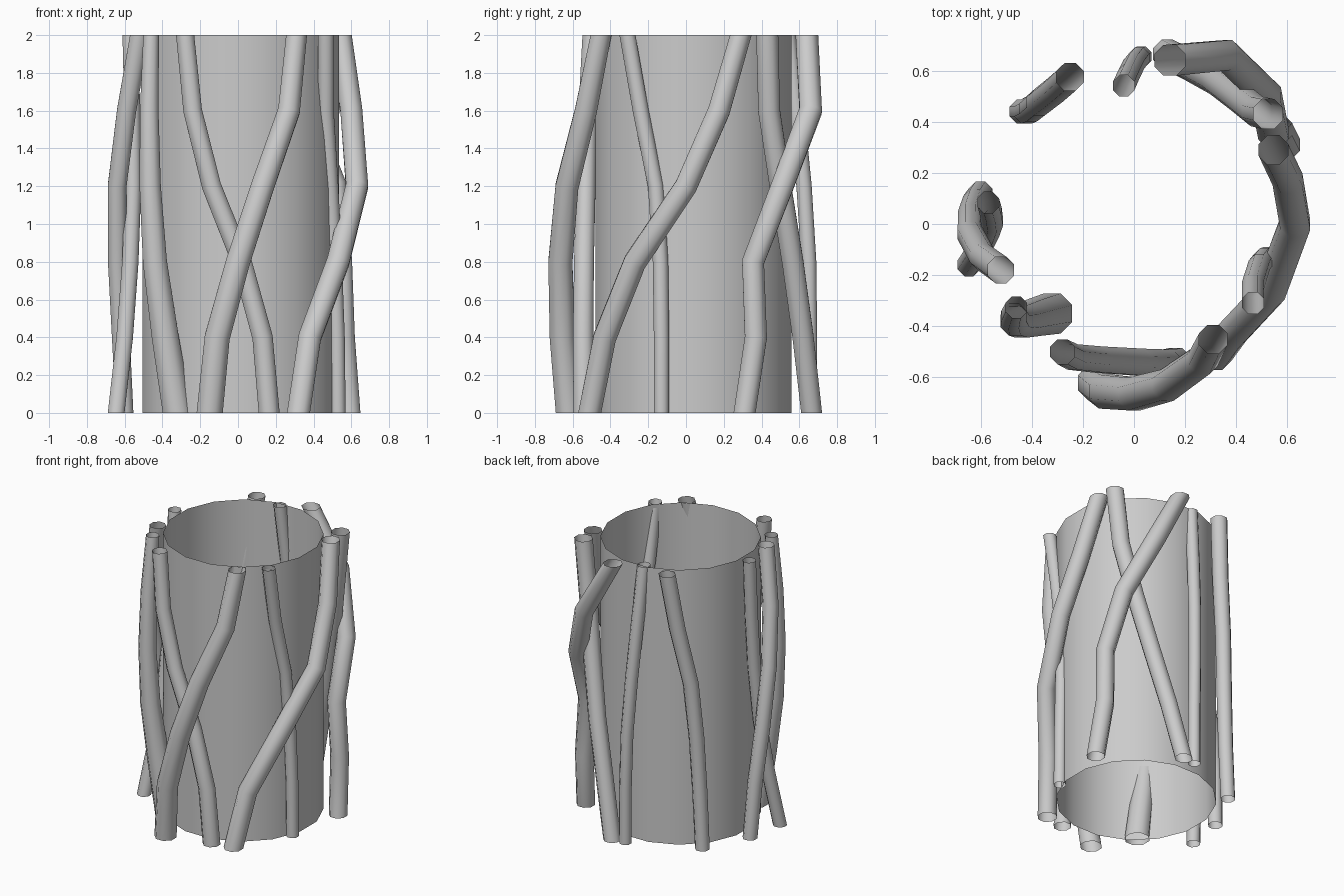
import bpy, bmesh, math
from mathutils import Vector

LEVELS = (2.0, 1.6, 1.2, 0.8, 0.4, 0.0)


def tube(name, path, radii, sides):
    """Open smooth tube; end rings stay horizontal, inner rings follow the bend."""
    bm = bmesh.new()
    rings = []
    for i, p in enumerate(path):
        if 0 < i < len(path) - 1:
            axis = (path[i - 1] - p).normalized() + (p - path[i + 1]).normalized()
        else:
            axis = Vector((0, 0, 1))
        rot = Vector((0, 0, 1)).rotation_difference(axis.normalized())
        ring = []
        for k in range(sides):
            a = 2 * math.pi * (k + 0.5) / sides
            off = Vector((math.cos(a), math.sin(a), 0)) * radii[i]
            ring.append(bm.verts.new(p + rot @ off))
        rings.append(ring)
    for up, low in zip(rings, rings[1:]):
        for k in range(sides):
            n = (k + 1) % sides
            bm.faces.new((low[k], low[n], up[n], up[k])).smooth = True
    mesh = bpy.data.meshes.new(name)
    bm.to_mesh(mesh)
    bm.free()
    obj = bpy.data.objects.new(name, mesh)
    bpy.context.collection.objects.link(obj)
    return obj


def vine(name, r_top, r_bottom, points):
    """Vine through (x, y) points listed from the top down."""
    path = [Vector((x, y, z)) for (x, y), z in zip(points, LEVELS)]
    radii = [r_bottom + (r_top - r_bottom) * z / 2 for z in LEVELS]
    tube(name, path, radii, 8)


# Hollow trunk
tube("trunk", [Vector((0.015, 0.04, z)) for z in LEVELS], [0.53] * 6, 16)

# Front vines that cross each other
vine("vine_front_outer", 0.06, 0.075,
     [(0.31, -0.45), (0.27, -0.53), (0.13, -0.63), (0.0, -0.665), (-0.11, -0.655), (-0.15, -0.62)])
vine("vine_front_inner", 0.052, 0.06,
     [(-0.28, -0.50), (-0.24, -0.52), (-0.14, -0.53), (0.02, -0.54), (0.13, -0.545), (0.165, -0.54)])

# Right side vines
vine("vine_right_thin", 0.046, 0.043,
     [(0.465, -0.31), (0.465, -0.24), (0.49, -0.16), (0.51, -0.135), (0.525, -0.13), (0.53, -0.13)])
vine("vine_right_sweep", 0.062, 0.066,
     [(0.545, 0.29), (0.60, 0.175), (0.63, 0.0), (0.53, -0.27), (0.38, -0.43), (0.32, -0.51)])

# Back right vines that cross each other
vine("vine_back_right_outer", 0.065, 0.063,
     [(0.14, 0.64), (0.36, 0.66), (0.515, 0.51), (0.545, 0.355), (0.56, 0.37), (0.59, 0.31)])
vine("vine_back_right_inner", 0.063, 0.06,
     [(0.525, 0.43), (0.48, 0.44), (0.405, 0.50), (0.32, 0.565), (0.22, 0.62), (0.13, 0.665)])

# Back vines
vine("vine_back_thin", 0.045, 0.042,
     [(-0.04, 0.54), (-0.02, 0.585), (0.0, 0.625), (0.02, 0.65), (0.03, 0.655), (0.03, 0.655)])
vine("vine_back_left", 0.058, 0.05,
     [(-0.25, 0.575), (-0.30, 0.53), (-0.37, 0.475), (-0.40, 0.45), (-0.42, 0.44), (-0.44, 0.44)])

# Left side vines that cross each other
vine("vine_left_inner", 0.045, 0.048,
     [(-0.57, 0.085), (-0.56, 0.05), (-0.555, 0.01), (-0.57, -0.03), (-0.60, -0.09), (-0.645, -0.16)])
vine("vine_left_outer", 0.056, 0.05,
     [(-0.52, -0.18), (-0.59, -0.13), (-0.64, -0.04), (-0.64, 0.03), (-0.62, 0.09), (-0.60, 0.12)])

# Front left vine that sinks into the trunk at its foot
vine("vine_front_left", 0.045, 0.085,
     [(-0.46, -0.325), (-0.47, -0.36), (-0.465, -0.38), (-0.44, -0.38), (-0.385, -0.365), (-0.32, -0.35)])
